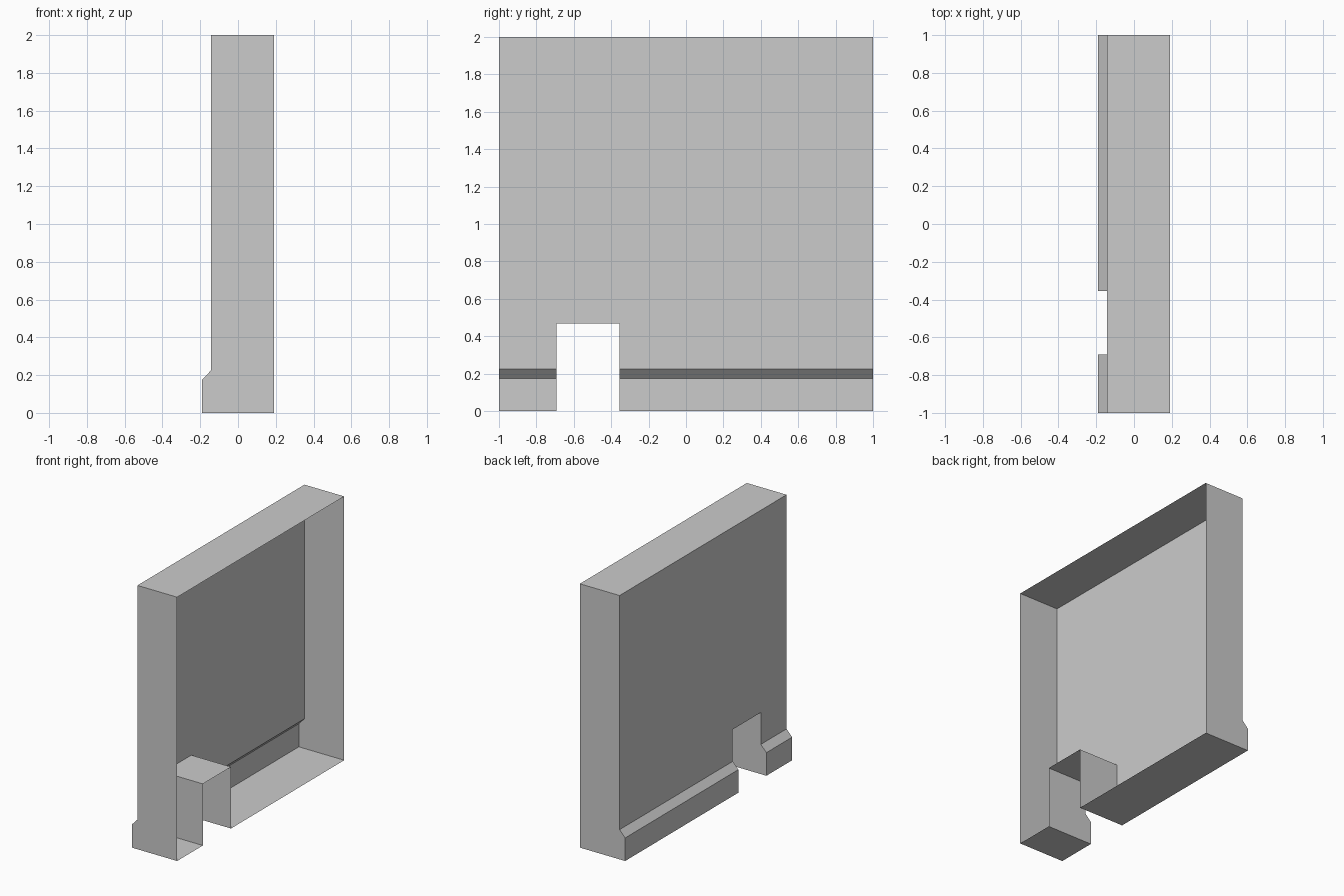
import bpy, bmesh

if "Cube" in bpy.data.objects:
    bpy.data.objects.remove(bpy.data.objects["Cube"])

DEPTH = 0.19       # half thickness in x
FACE = -0.143      # x of the wall face above the plinth
PROFILE = [(DEPTH, 0), (-DEPTH, 0), (-DEPTH, 0.175), (FACE, 0.225), (FACE, 2), (DEPTH, 2)]
NOTCH = [(-0.5, -0.5), (0.5, -0.5), (0.5, 0.467), (-0.5, 0.467)]


def prism(name, profile, y0, y1):
    """Closed solid: an x-z profile extruded along y."""
    bm = bmesh.new()
    face = bm.faces.new([bm.verts.new((x, y0, z)) for x, z in profile])
    new = bmesh.ops.extrude_face_region(bm, geom=[face], use_keep_orig=True)["geom"]
    for v in new:
        if isinstance(v, bmesh.types.BMVert):
            v.co.y = y1
    bmesh.ops.recalc_face_normals(bm, faces=bm.faces)
    mesh = bpy.data.meshes.new(name)
    bm.to_mesh(mesh)
    bm.free()
    obj = bpy.data.objects.new(name, mesh)
    bpy.context.collection.objects.link(obj)
    return obj


# Wall with chamfered plinth, and the doorway cutter
wall = prism("wall_panel", PROFILE, -1, 1)
cutter = prism("doorway_cutter", NOTCH, -0.692, -0.355)
cutter.hide_render = True

# Cut the doorway through the full thickness
mod = wall.modifiers.new("doorway", "BOOLEAN")
mod.operation = "DIFFERENCE"
mod.solver = "EXACT"
mod.object = cutter
bpy.context.view_layer.objects.active = wall
bpy.ops.object.modifier_apply(modifier=mod.name)
bpy.data.objects.remove(cutter)

# Open the hollow back side of the shell
bm = bmesh.new()
bm.from_mesh(wall.data)
back = [f for f in bm.faces if all(v.co.x > DEPTH - 1e-4 for v in f.verts)]
bmesh.ops.delete(bm, geom=back, context="FACES")
bm.to_mesh(wall.data)
bm.free()
